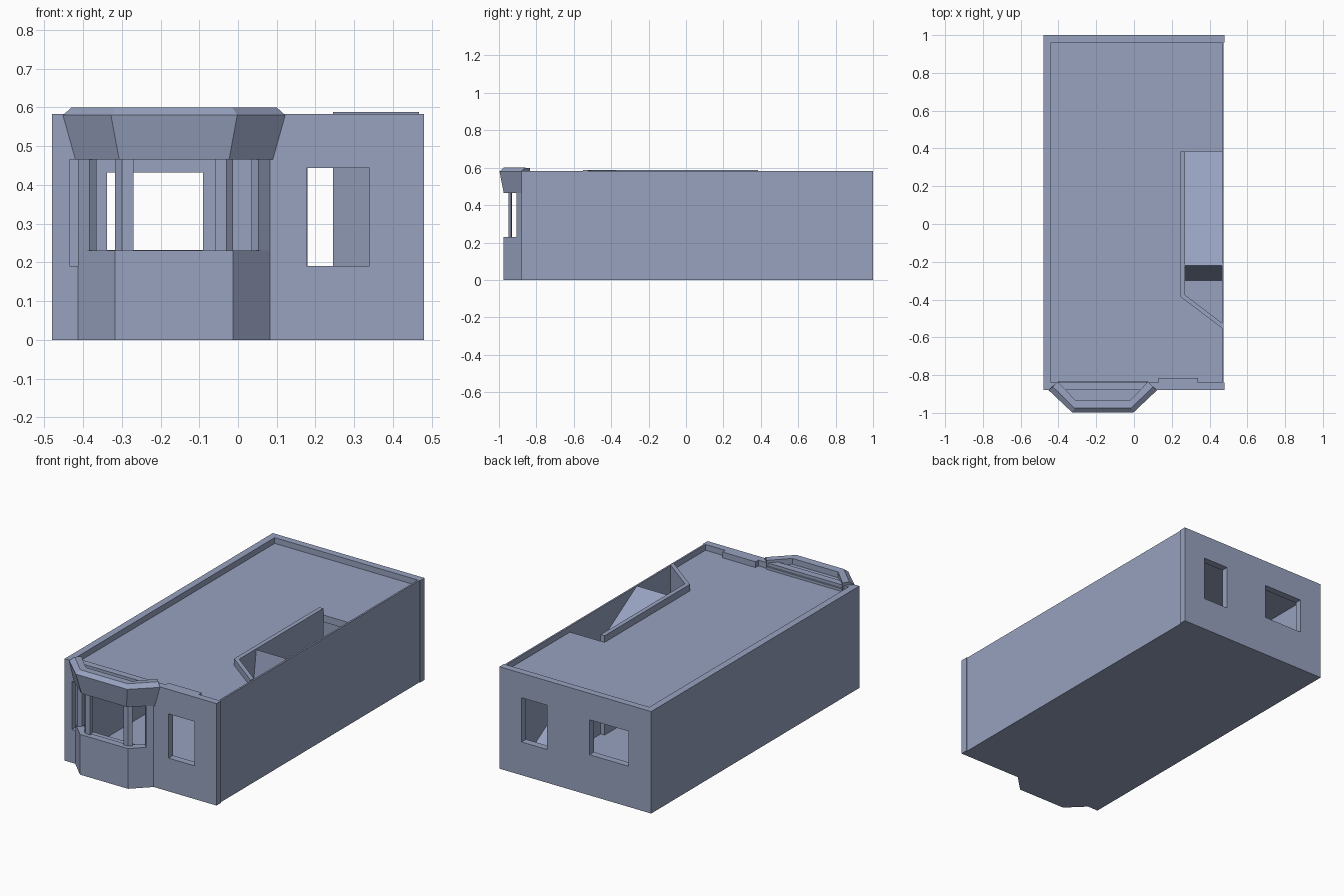
import bpy
import bmesh

old = bpy.data.objects.get("Cube")
if old:
    bpy.data.objects.remove(old, do_unlink=True)

# One slate blue colour for everything
stone = bpy.data.materials.new("slate_blue")
stone.use_nodes = True
COLOUR = (0.31, 0.36, 0.52, 1)
stone.diffuse_color = COLOUR
stone.node_tree.nodes["Principled BSDF"].inputs["Base Color"].default_value = COLOUR


def finish(name, bm):
    bmesh.ops.recalc_face_normals(bm, faces=bm.faces)
    mesh = bpy.data.meshes.new(name)
    bm.to_mesh(mesh)
    bm.free()
    mesh.materials.append(stone)
    obj = bpy.data.objects.new(name, mesh)
    bpy.context.collection.objects.link(obj)
    return obj


def loft(name, rings, closed=False):
    """Skin equal-length rings; cap the ends, or join last ring to first."""
    bm = bmesh.new()
    loops = [[bm.verts.new(p) for p in ring] for ring in rings]
    n = len(loops[0])
    pairs = list(zip(loops, loops[1:]))
    if closed:
        pairs.append((loops[-1], loops[0]))
    for a, b in pairs:
        for i in range(n):
            j = (i + 1) % n
            bm.faces.new((a[i], a[j], b[j], b[i]))
    if not closed:
        bm.faces.new(loops[0])
        bm.faces.new(loops[-1])
    return finish(name, bm)


def prism(name, outline, z0, z1):
    return loft(name, [[(x, y, z) for x, y in outline] for z in (z0, z1)])


def box(name, x0, x1, y0, y1, z0, z1):
    return prism(name, [(x0, y0), (x1, y0), (x1, y1), (x0, y1)], z0, z1)


def cut(obj, openings):
    """Cut (x0, x1, z0, z1) openings through a wall along y."""
    for x0, x1, z0, z1 in openings:
        cutter = box("cutter", x0, x1, -2, 2, z0, z1)
        cutter.hide_render = True
        mod = obj.modifiers.new("opening", "BOOLEAN")
        mod.operation = "DIFFERENCE"
        mod.solver = "EXACT"
        mod.object = cutter
        graph = bpy.context.evaluated_depsgraph_get()
        mesh = bpy.data.meshes.new_from_object(obj.evaluated_get(graph))
        obj.modifiers.clear()
        obj.data = mesh
        bpy.data.objects.remove(cutter, do_unlink=True)


W = 0.48        # half width
TOP = 0.583     # wall top
ROOF = 0.55     # roof deck

# Walls
front = box("front_wall", -W, W, -0.88, -0.84, 0, TOP)
cut(front, [(-0.435, 0.065, 0.19, 0.465), (0.177, 0.34, 0.19, 0.443)])
back = box("back_wall", -W, W, 0.96, 1, 0, TOP)
cut(back, [(0.18, 0.34, 0.19, 0.443), (-0.338, -0.09, 0.232, 0.432)])
box("left_wall", -W, -0.44, -0.84, 0.96, 0, TOP)
box("right_wall", 0.465, 0.475, -0.84, 0.96, 0, TOP)
box("front_window_lintel", 0.13, 0.34, -0.84, -0.815, 0.443, TOP)

# Floor and roof deck, the deck notched for the stairwell
box("floor", -0.44, 0.465, -0.84, 0.96, 0, 0.02)
prism("roof_deck", [(-0.44, -0.84), (0.465, -0.84), (0.465, -0.54),
                    (0.255, -0.385), (0.255, 0.385), (0.465, 0.385),
                    (0.465, 0.96), (-0.44, 0.96)], 0.51, ROOF)

# Stairwell wall and the stair ramp inside it
prism("stairwell_wall", [(0.245, 0.385), (0.245, -0.385), (0.467, -0.552),
                         (0.467, -0.525), (0.27, -0.375), (0.27, 0.385)],
      0.02, 0.588)
loft("stair_ramp", [[(x, 0.72, 0.02), (x, -0.22, 0.583), (x, -0.30, 0.02)]
                    for x in (0.27, 0.466)])


# Bay window: half-hexagon paths from one wall end to the other
def bay(half_wall, half_front, y_wall, y_front, mid=-0.165):
    return [(mid - half_wall, y_wall), (mid - half_front, y_front),
            (mid + half_front, y_front), (mid + half_wall, y_wall)]


def sweep(name, layers):
    """Sweep a closed section along the bay; each layer is (path, z)."""
    sections = [[(*path[i], z) for path, z in layers] for i in range(4)]
    return loft(name, sections)


base_out = bay(0.248, 0.152, -0.88, -0.975)
base_in = bay(0.205, 0.130, -0.87, -0.935)
sweep("bay_base", [(base_out, 0), (base_out, 0.23), (base_in, 0.23), (base_in, 0)])
prism("bay_seat", bay(0.22, 0.14, -0.86, -0.95), 0, 0.19)

head_low = bay(0.255, 0.142, -0.88, -0.975)
head_mid = bay(0.287, 0.163, -0.88, -0.997)
head_top = bay(0.265, 0.150, -0.862, -0.975)
head_rim = bay(0.240, 0.145, -0.835, -0.932)
head_in = bay(0.205, 0.120, -0.86, -0.925)
sweep("bay_header", [(head_low, 0.466), (head_mid, 0.58), (head_top, 0.6),
                     (head_rim, 0.598), (head_rim, 0.53), (head_in, 0.466)])
prism("bay_roof", bay(0.24, 0.15, -0.83, -0.94), 0.50, 0.565)

# Bay posts, mirrored about the bay centre
for side, s in (("left", 1), ("right", -1)):
    posts = {
        "front": [(0.105, -0.95), (0.135, -0.95), (0.152, -0.935), (0.135, -0.93), (0.105, -0.93)],
        "wall": [(0.200, -0.89), (0.218, -0.905), (0.248, -0.88), (0.248, -0.86), (0.200, -0.86)],
    }
    for place, pts in posts.items():
        prism(f"bay_{place}_post_{side}", [(-0.165 + s * x, y) for x, y in pts], 0.23, 0.47)
